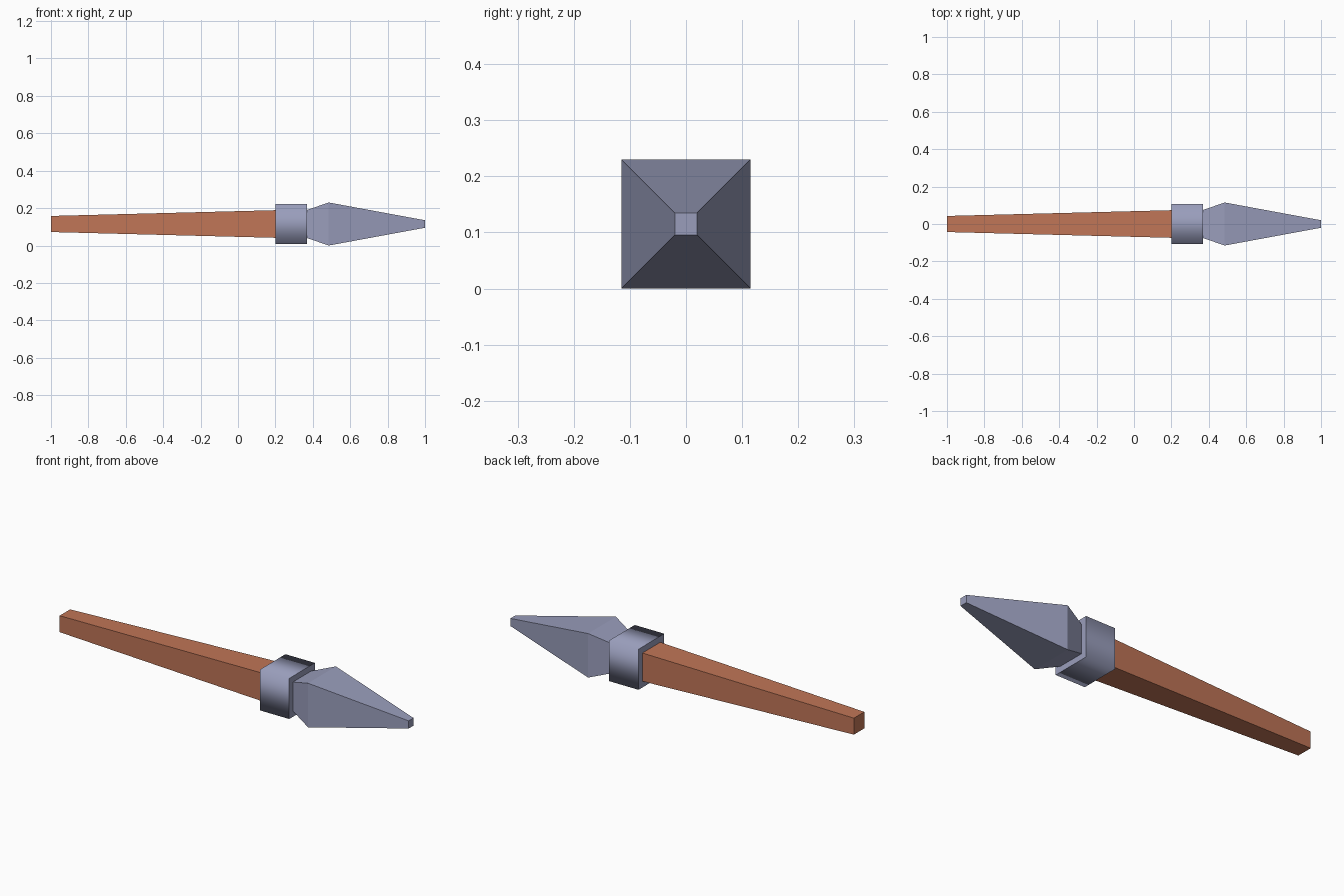
import bpy, bmesh

if "Cube" in bpy.data.objects:
    bpy.data.objects.remove(bpy.data.objects["Cube"])

CZ = 0.115  # height of the centre axis


def material(name, rgb):
    m = bpy.data.materials.new(name)
    m.diffuse_color = (*rgb, 1)
    m.use_nodes = True
    m.node_tree.nodes["Principled BSDF"].inputs["Base Color"].default_value = m.diffuse_color
    return m


def square_loft(name, sections, mat, smooth_sides=False):
    """Loft square sections (x, half width) along x and cap both ends."""
    bm = bmesh.new()
    rings = [[bm.verts.new((x, sy * h, CZ + sz * h))
              for sy, sz in ((-1, -1), (1, -1), (1, 1), (-1, 1))]
             for x, h in sections]
    for a, b in zip(rings, rings[1:]):
        for i in range(4):
            j = (i + 1) % 4
            f = bm.faces.new((a[i], a[j], b[j], b[i]))
            f.smooth = smooth_sides
    for ring in (rings[0], rings[-1]):
        bm.faces.new(ring)
        if smooth_sides:
            for i in range(4):
                bm.edges.get((ring[i], ring[(i + 1) % 4])).smooth = False
    bmesh.ops.recalc_face_normals(bm, faces=bm.faces)
    mesh = bpy.data.meshes.new(name)
    bm.to_mesh(mesh)
    bm.free()
    mesh.materials.append(mat)
    obj = bpy.data.objects.new(name, mesh)
    bpy.context.collection.objects.link(obj)
    return obj


wood = material("orange brown wood", (0.53, 0.18, 0.095))
grey = material("lavender grey", (0.32, 0.34, 0.50))

# Tapered wooden handle
square_loft("handle", [(-1.0, 0.043), (0.21, 0.074)], wood)
# Collar joining handle and bristles, softly shaded around its sides
square_loft("ferrule", [(0.2, 0.106), (0.37, 0.106)], grey, True)
# Bristles swell, then narrow to a blunt tip
square_loft("bristles", [(0.36, 0.072), (0.485, 0.115), (1.0, 0.02)], grey)
